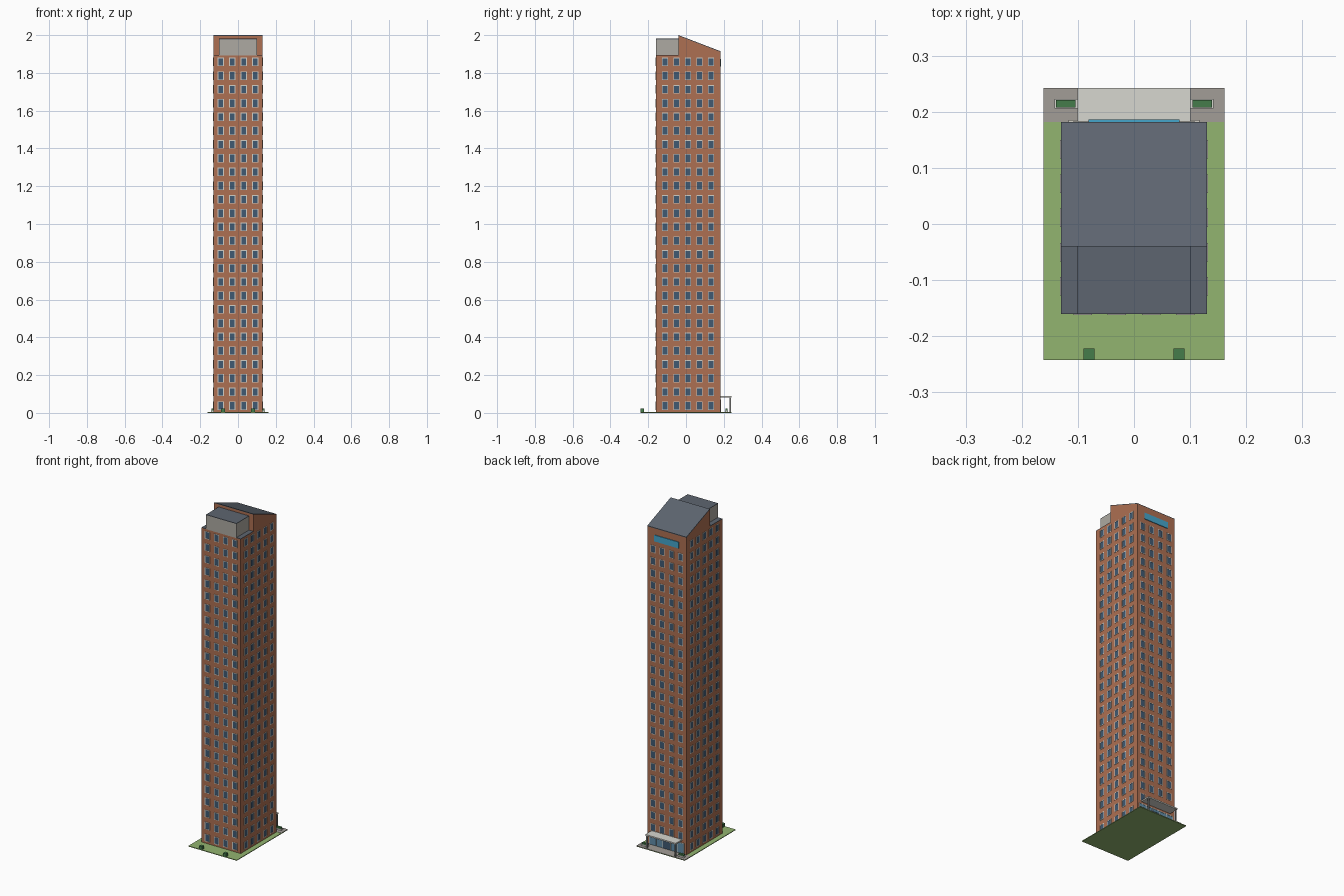
import bpy, bmesh
from math import pi
from mathutils import Matrix, Vector

if "Cube" in bpy.data.objects:
    bpy.data.objects.remove(bpy.data.objects["Cube"])

def mat(name, r, g, b):
    m = bpy.data.materials.new(name)
    m.diffuse_color = (r, g, b, 1)
    m.use_nodes = True
    m.node_tree.nodes["Principled BSDF"].inputs["Base Color"].default_value = m.diffuse_color
    return m

BRICK = mat("brick", 0.42, 0.16, 0.085)
ROOF = mat("roofing", 0.11, 0.13, 0.16)
PALE = mat("pale_panel", 0.42, 0.40, 0.36)
FRAME = mat("frame_white", 0.65, 0.62, 0.56)
GLASS = mat("window_glass", 0.05, 0.10, 0.17)
SHOP = mat("entrance_glass", 0.12, 0.27, 0.40)
GRASS = mat("grass", 0.29, 0.46, 0.16)
PAVE = mat("paving", 0.36, 0.34, 0.31)
CANOPY = mat("canopy_white", 0.68, 0.68, 0.63)
METAL = mat("metal", 0.28, 0.28, 0.27)
HEDGE = mat("hedge", 0.06, 0.20, 0.07)
SIGN = mat("sign_blue", 0.06, 0.38, 0.60)

def add_box(bm, lo, hi, M=Matrix()):
    lo, hi = Vector(lo), Vector(hi)
    s = Matrix.Diagonal((*(hi - lo), 1))
    bmesh.ops.create_cube(bm, size=1, matrix=M @ Matrix.Translation((lo + hi) / 2) @ s)

def finish(bm, name, m):
    bmesh.ops.recalc_face_normals(bm, faces=bm.faces)
    me = bpy.data.meshes.new(name)
    bm.to_mesh(me)
    bm.free()
    me.materials.append(m)
    ob = bpy.data.objects.new(name, me)
    bpy.context.collection.objects.link(ob)
    return ob

def boxes(name, m, *items):
    bm = bmesh.new()
    for lo, hi in items:
        add_box(bm, lo, hi)
    return finish(bm, name, m)

def pair(name, m, lo, hi):
    # same box on both sides of x = 0
    return boxes(name, m, (lo, hi), ((-hi[0], lo[1], lo[2]), (-lo[0], hi[1], hi[2])))

def prism(name, m, prof, hw):
    # (y, z) outline extruded along x
    bm = bmesh.new()
    f = bm.faces.new([bm.verts.new((-hw, y, z)) for y, z in prof])
    r = bmesh.ops.extrude_face_region(bm, geom=[f])
    bmesh.ops.translate(bm, verts=[v for v in r["geom"] if isinstance(v, bmesh.types.BMVert)],
                        vec=(2 * hw, 0, 0))
    return finish(bm, name, m)

W, Y0, Y1, YR = 0.13, -0.16, 0.182, -0.04
ZT, G = 1.893, 0.005

# Site
boxes("lawn", GRASS, ((-0.161, -0.242, 0), (0.161, 0.242, 0.004)))
boxes("forecourt", PAVE, ((-0.161, Y1, 0.002), (0.161, 0.242, G)))

# Tower body with mono-pitch top
prism("tower", BRICK, [(Y0, 0.002), (Y1, 0.002), (Y1, 1.911), (YR, 1.996), (YR, ZT), (Y0, ZT)], W)
prism("sloped_roof", ROOF, [(YR, 1.996), (Y1, 1.911), (Y1, 1.915), (YR, 2.0)], W)

# Penthouse plant room and flat roofs
boxes("plant_room", PALE, ((-0.101, Y0, ZT), (0.101, YR, 1.978)))
boxes("plant_room_roof", ROOF, ((-0.101, Y0, 1.978), (0.101, YR, 1.981)))
pair("side_ledge_roof", ROOF, (0.101, Y0, ZT), (W, YR, ZT + 0.003))

# Windows: local x along the wall, z up, -y outward
WH, HH, B = 0.0165, 0.0225, 0.0035
YC = (Y0 + Y1) / 2
ROWS = [0.038 + 0.0728 * i for i in range(26)]
COLS4 = [(-1.5 + i) * 0.061 for i in range(4)]
COLS5 = [(-2 + i) * 0.061 for i in range(5)]

def facade(name, pos, angle, cols, rows):
    M = Matrix.Translation(pos) @ Matrix.Rotation(angle, 4, 'Z')
    fr, gl = bmesh.new(), bmesh.new()
    for z in rows:
        for u in cols:
            d0, d1 = -0.0018, 0.001
            for s in (-1, 1):
                a, b = sorted((u + s * WH, u + s * (WH - B)))
                add_box(fr, (a, d0, z - HH), (b, d1, z + HH), M)
                a, b = sorted((z + s * HH, z + s * (HH - B)))
                add_box(fr, (u - WH + B, d0, a), (u + WH - B, d1, b), M)
            add_box(gl, (u - WH + B, -0.0006, z - HH + B), (u + WH - B, d1, z + HH - B), M)
    finish(fr, name + "_window_frames", FRAME)
    finish(gl, name + "_window_panes", GLASS)

facade("front", (0, Y0, 0), 0, COLS4, ROWS)
facade("right", (W, YC, 0), pi / 2, COLS5, ROWS)
facade("left", (-W, YC, 0), -pi / 2, COLS5, ROWS)
facade("back", (0, Y1, 0), pi, COLS4, ROWS[1:-1])

# Blank sign panel high on the back
boxes("sign_panel", SIGN, ((-0.081, Y1, 1.835), (0.081, Y1 + 0.004, 1.873)))

# Entrance glazing, mullions and doors
boxes("entrance_glazing", SHOP, ((-0.115, Y1, G), (0.115, Y1 + 0.0015, 0.068)))
boxes("entrance_mullions", FRAME,
      *[((x - 0.0015, Y1, G), (x + 0.0015, Y1 + 0.003, 0.068)) for x in (-0.115, -0.07, -0.026, 0.026, 0.07, 0.115)],
      ((-0.1165, Y1, 0.066), (0.1165, Y1 + 0.003, 0.07)))
pair("entrance_doors", GLASS, (0.001, Y1, G), (0.0235, Y1 + 0.0025, 0.055))

# Canopy on two posts
boxes("canopy", CANOPY, ((-0.101, Y1, 0.081), (0.101, 0.242, 0.089)))
pair("canopy_posts", METAL, (0.091, 0.231, G), (0.098, 0.238, 0.081))

# Planters beside the entrance and shrubs at the front
pair("planters", CANOPY, (0.101, 0.206, G), (0.142, 0.223, 0.013))
pair("planter_hedges", HEDGE, (0.104, 0.208, 0.013), (0.139, 0.221, 0.022))
pair("front_shrubs", HEDGE, (0.07, -0.242, 0.004), (0.09, -0.222, 0.023))
